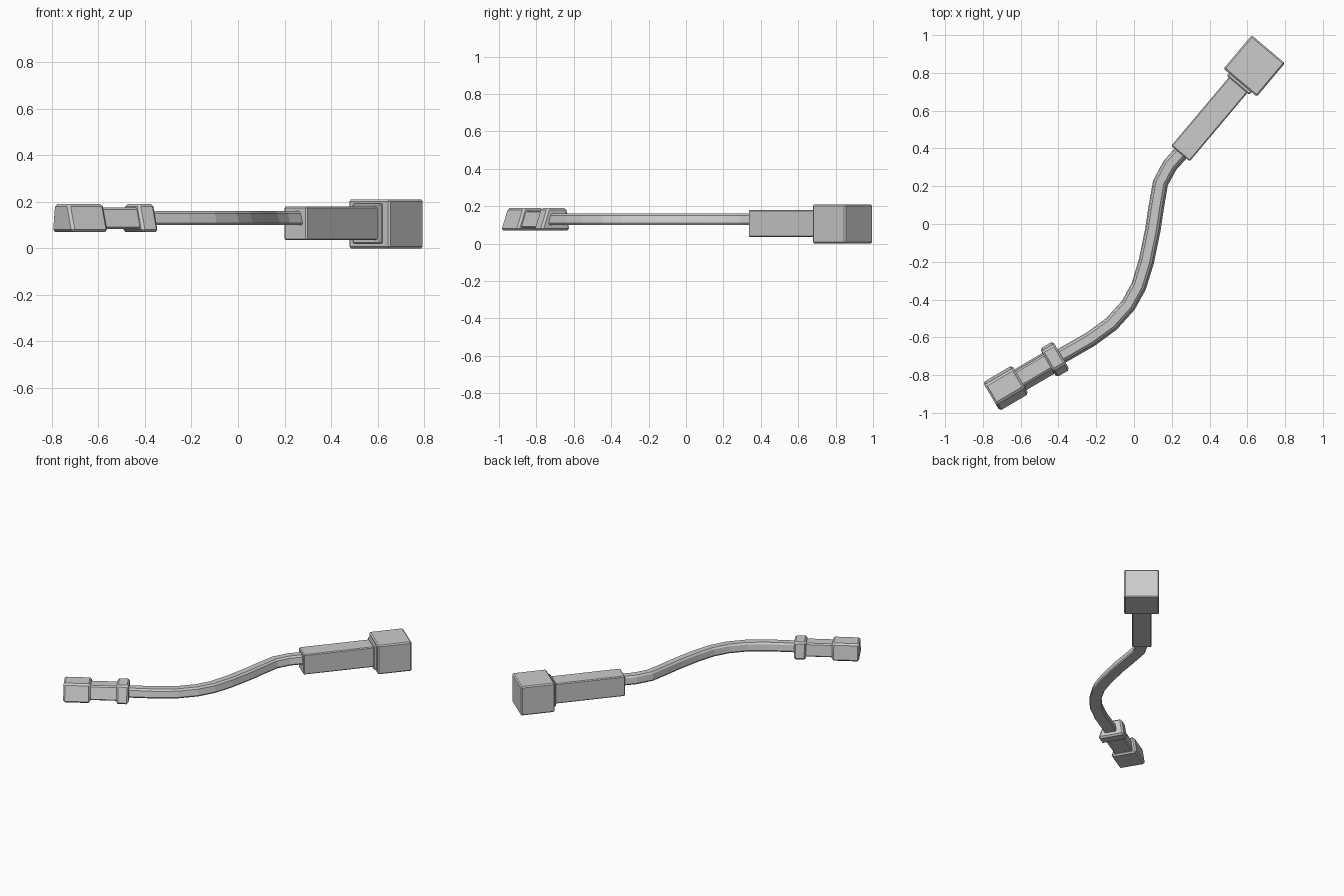
import bpy, bmesh
from math import radians, cos, sin
from mathutils import Vector

if "Cube" in bpy.data.objects:
    bpy.data.objects.remove(bpy.data.objects["Cube"])


def sweep(name, points, profiles, bevel, segments=1, angle=30):
    """Loft (side, z) profiles along a plan-view path, with flat end caps."""
    pts = [Vector(p) for p in points]
    bm = bmesh.new()
    rings = []
    for i, p in enumerate(pts):
        a = (p - pts[i - 1]).normalized() if i else Vector((0, 0))
        b = (pts[i + 1] - p).normalized() if i < len(pts) - 1 else Vector((0, 0))
        d = (a + b).normalized()
        side = Vector((d.y, -d.x))
        prof = profiles[min(i, len(profiles) - 1)]
        rings.append([bm.verts.new((p.x + side.x * u, p.y + side.y * u, z)) for u, z in prof])
    n = len(rings[0])
    for r0, r1 in zip(rings, rings[1:]):
        for k in range(n):
            bm.faces.new((r0[k], r0[(k + 1) % n], r1[(k + 1) % n], r1[k]))
    bm.faces.new(rings[0])
    bm.faces.new(rings[-1])
    bmesh.ops.recalc_face_normals(bm, faces=bm.faces)
    mesh = bpy.data.meshes.new(name)
    bm.to_mesh(mesh)
    bm.free()
    obj = bpy.data.objects.new(name, mesh)
    bpy.context.collection.objects.link(obj)
    if bevel:
        mod = obj.modifiers.new("edge_bevel", 'BEVEL')
        mod.width = bevel
        mod.segments = segments
        mod.limit_method = 'ANGLE'
        mod.angle_limit = radians(angle)
    return obj


def block(name, origin, degrees, s0, s1, profile, bevel):
    """Straight piece between two distances along an axis."""
    d = Vector((cos(radians(degrees)), sin(radians(degrees))))
    o = Vector(origin)
    return sweep(name, [o + d * s0, o + d * s1], [profile], bevel)


def rect(w, z0, z1):
    return [(-w, z0), (w, z0), (w, z1), (-w, z1)]


def leaning(left, right, left_top, right_top, z0, z1):
    return [(-left, z0), (right, z0), (right_top, z1), (-left_top, z1)]


# Square handle and its large end cap
grip, grip_angle = (0.246, 0.373), 49.9
block("handle", grip, grip_angle, 0.0, 0.50, rect(0.064, 0.035, 0.18), 0.006)
block("cap_collar", grip, grip_angle, 0.473, 0.51, rect(0.078, 0.02, 0.193), 0.006)
block("end_cap", grip, grip_angle, 0.491, 0.722, rect(0.115, 0.0, 0.21), 0.008)

# Curved shaft with a sloped-side section
path = [(-0.42, -0.718), (-0.36, -0.685), (-0.23, -0.61), (-0.12, -0.53),
        (-0.03, -0.43), (0.025, -0.33), (0.065, -0.20), (0.10, -0.03),
        (0.118, 0.09), (0.14, 0.217), (0.19, 0.31), (0.246, 0.373), (0.28, 0.413)]
shaft_section = [(-0.036, 0.10), (0.036, 0.10), (0.041, 0.109), (0.031, 0.15),
                 (0.018, 0.161), (-0.025, 0.161), (-0.035, 0.15), (-0.041, 0.109)]
sweep("shaft", path, [shaft_section], 0)

# Tip: ring collar, narrow neck and end block
tip, tip_angle = (-0.755, -0.915), 30.5
block("tip_ring", tip, tip_angle, 0.35, 0.43, leaning(0.09, 0.09, 0.072, 0.048, 0.07, 0.19), 0.011)
block("tip_neck", tip, tip_angle, 0.15, 0.37, leaning(0.064, 0.066, 0.052, 0.034, 0.083, 0.175), 0.008)
block("tip_block", tip, tip_angle, 0.0, 0.178, leaning(0.09, 0.09, 0.072, 0.048, 0.07, 0.19), 0.011)
